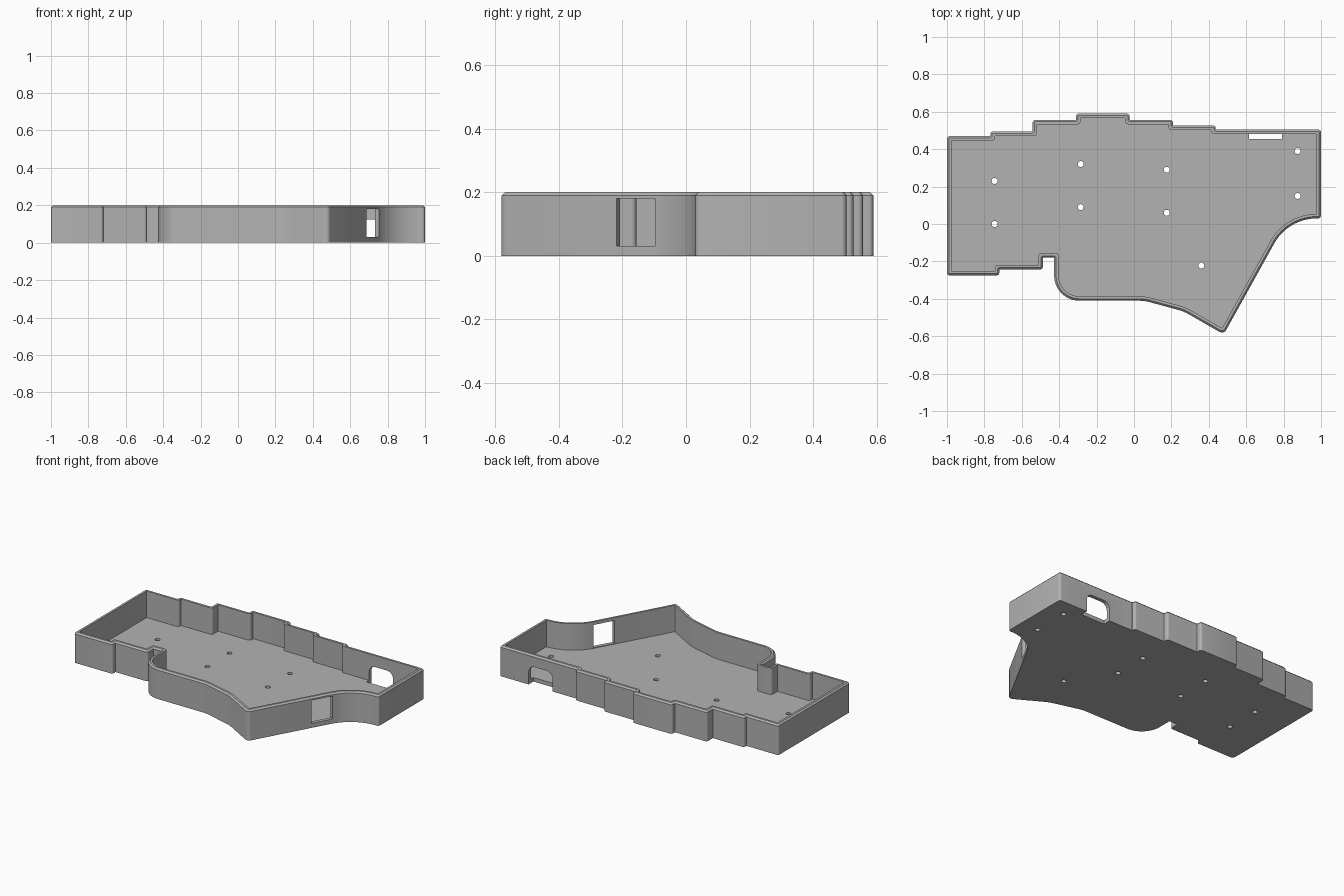
import bpy, bmesh, math
from mathutils import Vector, Matrix

if "Cube" in bpy.data.objects:
    bpy.data.objects.remove(bpy.data.objects["Cube"])

# Outer outline, counter-clockwise: x, y, corner radius
S, C = 0.015, 0.002          # small outward corners, tight inward corners
OUTLINE = [
    (-1, -.275, S), (-.72, -.275, S), (-.72, -.243, C), (-.487, -.243, S),
    (-.487, -.18, C), (-.427, -.18, C), (-.427, -.41, .135), (.055, -.41, .25),
    (.265, -.467, .25), (.48, -.59, .025), (.8245, .03, .26), (1, .03, S),
    (1, .505, S), (.437, .505, C), (.437, .527, S), (.208, .527, C),
    (.208, .557, S), (-.023, .557, C), (-.023, .59, S), (-.31, .59, S),
    (-.31, .557, C), (-.542, .557, S), (-.542, .495, C), (-.768, .495, S),
    (-.768, .47, C), (-1, .47, S)]
HEIGHT, FLOOR, WALL = .2, .026, .024

grey = bpy.data.materials.new("plain grey")
grey.diffuse_color = (.45, .45, .45, 1)
grey.use_nodes = True
grey.node_tree.nodes["Principled BSDF"].inputs["Base Color"].default_value = grey.diffuse_color


def ring(inset):
    """Outline moved inward, with every corner rounded."""
    pts = [Vector(p[:2]) for p in OUTLINE]
    n = len(pts)
    moved, turns = [], []
    for i, p in enumerate(pts):
        a = (p - pts[i - 1]).normalized()
        b = (pts[(i + 1) % n] - p).normalized()
        na, nb = Vector((-a.y, a.x)), Vector((-b.y, b.x))
        moved.append(p + (na + nb) * inset / (1 + na.dot(nb)))
        turns.append(a.cross(b))
    out = []
    for i, p in enumerate(moved):
        r = OUTLINE[i][2]
        steps = 14 if r > .1 else 5
        if turns[i] > 0:
            r = max(C, r - inset)
        else:
            r = r + inset if r > .1 else min(r + inset, .016)
        a = (moved[i - 1] - p).normalized()
        b = (moved[(i + 1) % n] - p).normalized()
        half = a.angle(b) / 2
        centre = p + (a + b).normalized() * r / math.sin(half)
        start = p + a * r / math.tan(half) - centre
        sweep = (math.pi - 2 * half) * (1 if turns[i] > 0 else -1)
        for k in range(steps + 1):
            out.append(centre + Matrix.Rotation(sweep * k / steps, 2) @ start)
    return out


def finish(bm, name):
    bmesh.ops.recalc_face_normals(bm, faces=bm.faces)
    mesh = bpy.data.meshes.new(name)
    bm.to_mesh(mesh)
    bm.free()
    mesh.materials.append(grey)
    ob = bpy.data.objects.new(name, mesh)
    bpy.context.collection.objects.link(ob)
    return ob


def prism(name, points, push):
    """Flat profile extruded along a vector."""
    bm = bmesh.new()
    face = bm.faces.new([bm.verts.new(p) for p in points])
    ext = bmesh.ops.extrude_face_region(bm, geom=[face], use_keep_orig=True)
    bmesh.ops.translate(bm, vec=push,
                        verts=[v for v in ext["geom"] if isinstance(v, bmesh.types.BMVert)])
    return finish(bm, name)


# Tray: outside wall, chamfered rim, inside wall and floor
bm = bmesh.new()
rings = [[bm.verts.new((p.x, p.y, z)) for p in ring(d)] for d, z in
         ((0, 0), (0, HEIGHT - .01), (.01, HEIGHT), (WALL, HEIGHT), (WALL, FLOOR))]
n = len(rings[0])
for lo, hi in zip(rings, rings[1:]):
    for i in range(n):
        j = (i + 1) % n
        bm.faces.new((lo[i], lo[j], hi[j], hi[i]))
bm.faces.new(rings[0][::-1])
bm.faces.new(rings[-1])
tray = finish(bm, "case_tray")

cutters = []
# Screw holes through the floor
for x, y in ((-.745, .23), (-.745, 0), (-.285, .32), (-.285, .09), (.175, .29),
             (.175, .06), (.875, .39), (.875, .15), (.36, -.222)):
    circle = [(x + .016 * math.cos(t * math.pi / 10), y + .016 * math.sin(t * math.pi / 10), -.05)
              for t in range(20)]
    cutters.append(prism("screw_hole_cutter", circle, (0, 0, .12)))

# Port opening with rounded top in the back wall, cutting into the floor
x0, x1, top, r = .615, .79, .125, .045
port = [(x0, .455, -.05), (x1, .455, -.05)]
for cx, start in ((x1 - r, 0), (x0 + r, 90)):
    for k in range(9):
        t = math.radians(start + k * 90 / 8)
        port.append((cx + r * math.cos(t), .455, top - r + r * math.sin(t)))
cutters.append(prism("port_cutter", port, (0, .2, 0)))

# Rectangular window in the slanted wall
along = Vector((.4857, .8741, 0))
across = Vector((.8741, -.4857, 0))
mid = Vector((.72, -.158, 0)) - across * .06
window = [mid + along * s * .07 + Vector((0, 0, z))
          for s, z in ((-1, .03), (1, .03), (1, .18), (-1, .18))]
cutters.append(prism("window_cutter", window, across * .13))

for c in cutters:
    mod = tray.modifiers.new(c.name, "BOOLEAN")
    mod.operation = "DIFFERENCE"
    mod.solver = "EXACT"
    mod.object = c

# Apply the cuts, then remove the cutters
bpy.context.view_layer.objects.active = tray
tray.select_set(True)
for mod in list(tray.modifiers):
    bpy.ops.object.modifier_apply(modifier=mod.name)
for c in cutters:
    bpy.data.objects.remove(c)
bpy.ops.object.shade_smooth_by_angle(angle=math.radians(30))
